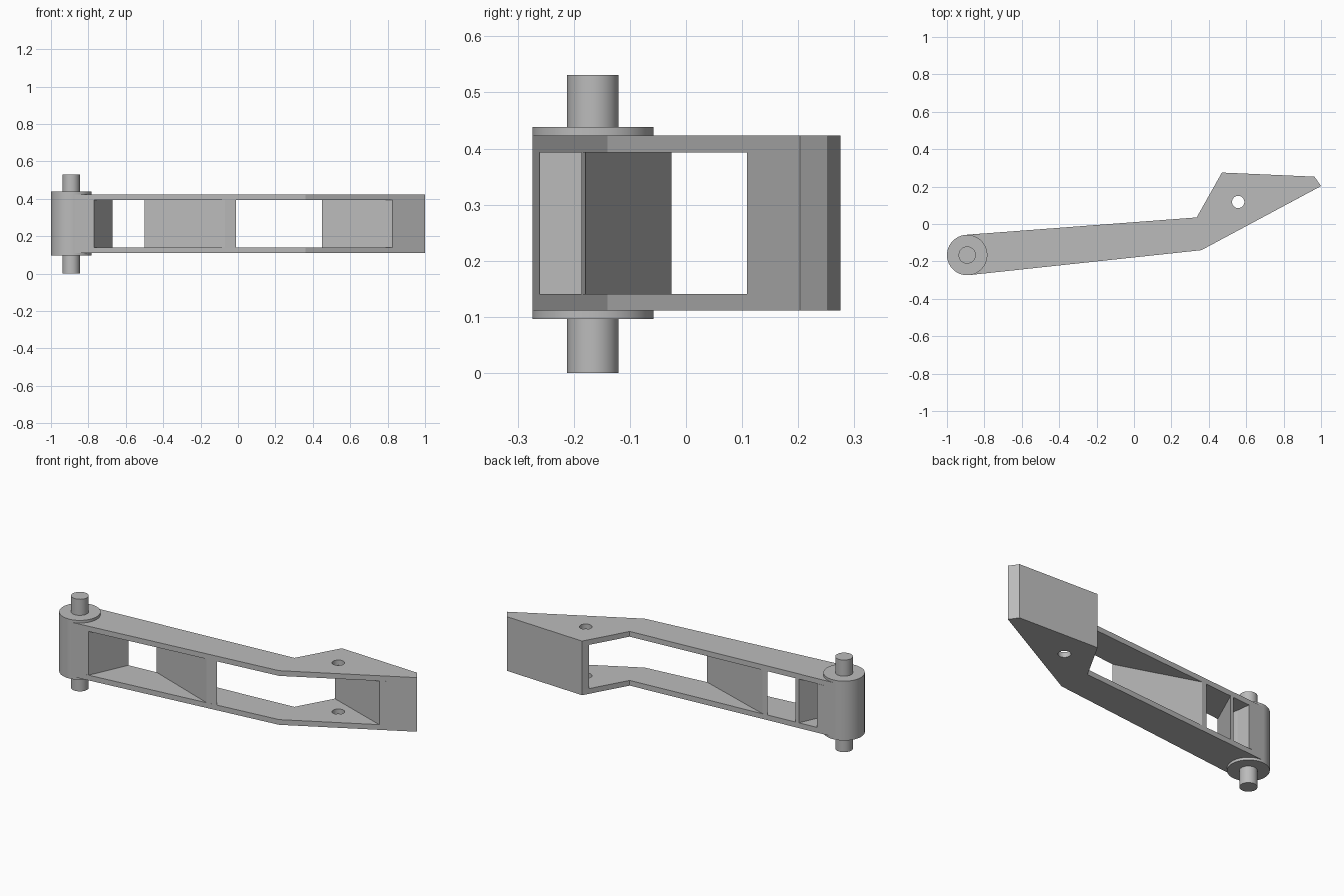
import bpy
import bmesh
import math

cube = bpy.data.objects.get("Cube")
if cube:
    bpy.data.objects.remove(cube, do_unlink=True)

# Single plain grey
grey = bpy.data.materials.new("plain_grey")
grey.use_nodes = True
colour = (0.5, 0.5, 0.5, 1.0)
grey.diffuse_color = colour
grey.node_tree.nodes["Principled BSDF"].inputs["Base Color"].default_value = colour

PIVOT = (-0.892, -0.166)
HOLE = (0.557, 0.118)
LOW, HIGH = 0.141, 0.393   # inner faces of the two side plates
THICK = 0.03


def prism(name, outline, z0, z1):
    """Extrude a flat outline between two heights."""
    bm = bmesh.new()
    face = bm.faces.new([bm.verts.new((x, y, z0)) for x, y in outline])
    geom = bmesh.ops.extrude_face_region(bm, geom=[face])["geom"]
    top = [v for v in geom if isinstance(v, bmesh.types.BMVert)]
    bmesh.ops.translate(bm, verts=top, vec=(0, 0, z1 - z0))
    bmesh.ops.recalc_face_normals(bm, faces=bm.faces)
    mesh = bpy.data.meshes.new(name)
    bm.to_mesh(mesh)
    bm.free()
    mesh.materials.append(grey)
    obj = bpy.data.objects.new(name, mesh)
    bpy.context.collection.objects.link(obj)
    return obj


def activate(obj):
    bpy.ops.object.select_all(action="DESELECT")
    obj.select_set(True)
    bpy.context.view_layer.objects.active = obj


def cylinder(name, centre, radius, z0, z1, sides=64):
    ring = [(centre[0] + radius * math.cos(math.tau * i / sides),
             centre[1] + radius * math.sin(math.tau * i / sides)) for i in range(sides)]
    obj = prism(name, ring, z0, z1)
    activate(obj)
    bpy.ops.object.shade_smooth_by_angle(angle=math.radians(30))
    return obj


# Two cranked side plates, each drilled with a bolt hole
plate = [(-0.9, -0.058), (0.335, 0.035), (0.47, 0.275), (0.965, 0.253),
         (1.0, 0.203), (0.36, -0.14), (-0.88, -0.273)]
for name, z in (("lower_plate", LOW - THICK), ("upper_plate", HIGH)):
    side = prism(name, plate, z, z + THICK)
    cutter = cylinder("hole_cutter", HOLE, 0.033, z - 0.05, z + THICK + 0.05, 32)
    cutter.hide_render = True
    cut = side.modifiers.new("bolt_hole", "BOOLEAN")
    cut.operation = "DIFFERENCE"
    cut.solver = "EXACT"
    cut.object = cutter
    activate(side)
    bpy.ops.object.modifier_apply(modifier=cut.name)
    bpy.data.objects.remove(cutter, do_unlink=True)
    bpy.ops.object.shade_smooth_by_angle(angle=math.radians(20))

# Pivot barrel and the pin through it
cylinder("pivot_barrel", PIVOT, 0.108, 0.096, 0.438)
cylinder("pivot_pin", PIVOT, 0.046, 0.0, 0.531, 48)

# Walls joining the plates: barrel block with a slanted strut, web, and tip
prism("barrel_block", [(-0.9, -0.058), (-0.8, -0.05), (-0.777, -0.235), (-0.69, -0.042),
                       (-0.67, -0.041), (-0.77, -0.261), (-0.88, -0.273)], LOW, HIGH)
prism("diagonal_web", [(-0.5, -0.028), (-0.47, -0.026), (-0.01, -0.179), (-0.07, -0.186)],
      LOW, HIGH)
prism("tip_block", [(0.45, 0.239), (0.47, 0.275), (0.965, 0.253), (1.0, 0.203),
                    (0.825, 0.109)], LOW, HIGH)
